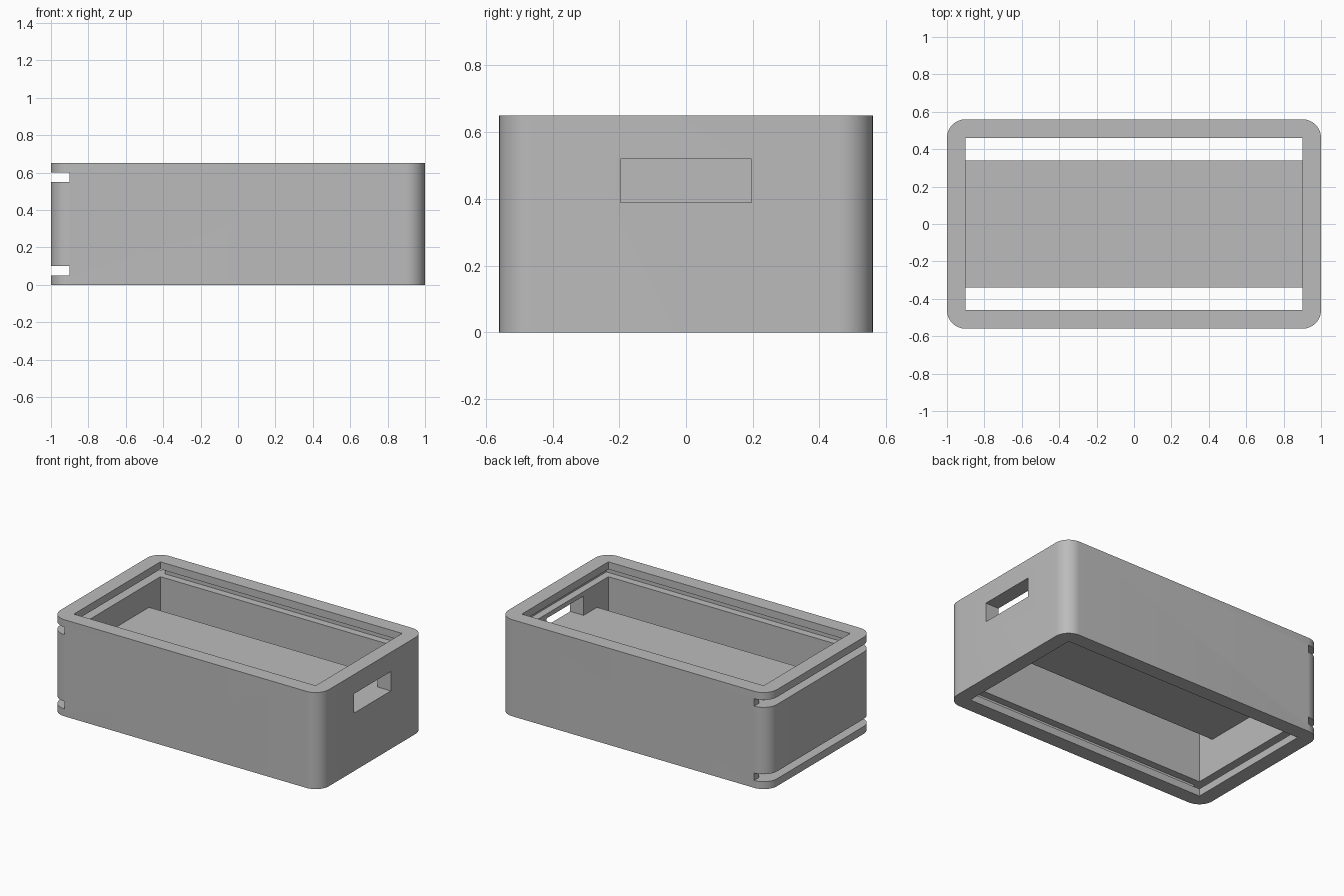
import bpy, bmesh, math
from mathutils import Vector

cube = bpy.data.objects.get("Cube")
if cube:
    bpy.data.objects.remove(cube, do_unlink=True)

HALF_X, HALF_Y, HEIGHT = 1.0, 0.56, 0.65
WALL, GROOVE = 0.10, 0.05
IN_X, IN_Y = HALF_X - WALL, HALF_Y - WALL

grey = bpy.data.materials.new("plain_grey")
grey.use_nodes = True
colour = (0.5, 0.5, 0.5, 1)
grey.diffuse_color = colour
grey.node_tree.nodes["Principled BSDF"].inputs["Base Color"].default_value = colour


def box(name, low, high, corner=0):
    """Box between two corners, optionally with rounded upright edges."""
    low, high = Vector(low), Vector(high)
    bm = bmesh.new()
    bmesh.ops.create_cube(bm, size=1)
    for v in bm.verts:
        v.co = (low + high) / 2 + v.co * (high - low)
    if corner:
        upright = [e for e in bm.edges
                   if abs(e.verts[0].co.z - e.verts[1].co.z) > 0.01]
        bmesh.ops.bevel(bm, geom=upright, offset=corner, segments=12,
                        profile=0.5, affect='EDGES')
    mesh = bpy.data.meshes.new(name)
    bm.to_mesh(mesh)
    bm.free()
    mesh.materials.append(grey)
    obj = bpy.data.objects.new(name, mesh)
    bpy.context.collection.objects.link(obj)
    return obj


def cut(target, name, low, high):
    """Subtract a box from the target and discard the cutter."""
    cutter = box(name, low, high)
    cutter.hide_render = True
    mod = target.modifiers.new(name, 'BOOLEAN')
    mod.operation = 'DIFFERENCE'
    mod.solver = 'EXACT'
    mod.object = cutter
    bpy.context.view_layer.objects.active = target
    bpy.ops.object.modifier_apply(modifier=name)
    bpy.data.objects.remove(cutter, do_unlink=True)


# Outer walls, open at top and bottom
body = box("case_walls", (-HALF_X, -HALF_Y, 0), (HALF_X, HALF_Y, HEIGHT), WALL)
cut(body, "opening", (-IN_X, -IN_Y, -1), (IN_X, IN_Y, 1))

# Sliding lid slots: full-width entry at one end, shallow grooves on the rest
for z in (0.05, 0.55):
    cut(body, "slot_entry", (-1.2, -1, z), (-IN_X, 1, z + 0.05))
    cut(body, "lid_groove", (-IN_X - 0.02, -IN_Y - GROOVE, z),
        (IN_X + GROOVE, IN_Y + GROOVE, z + 0.05))

# Hand hole in the closed end
cut(body, "hand_hole", (IN_X - 0.05, -0.197, 0.39), (1.2, 0.197, 0.52))

# Raised shelf joining the two end walls
shelf = box("inner_shelf", (-IN_X, -0.34, 0.34), (IN_X, 0.34, 0.39))

# Smooth rounded corners, crisp edges elsewhere
bpy.ops.object.select_all(action='DESELECT')
body.select_set(True)
bpy.context.view_layer.objects.active = body
bpy.ops.object.shade_smooth_by_angle(angle=math.radians(30))
